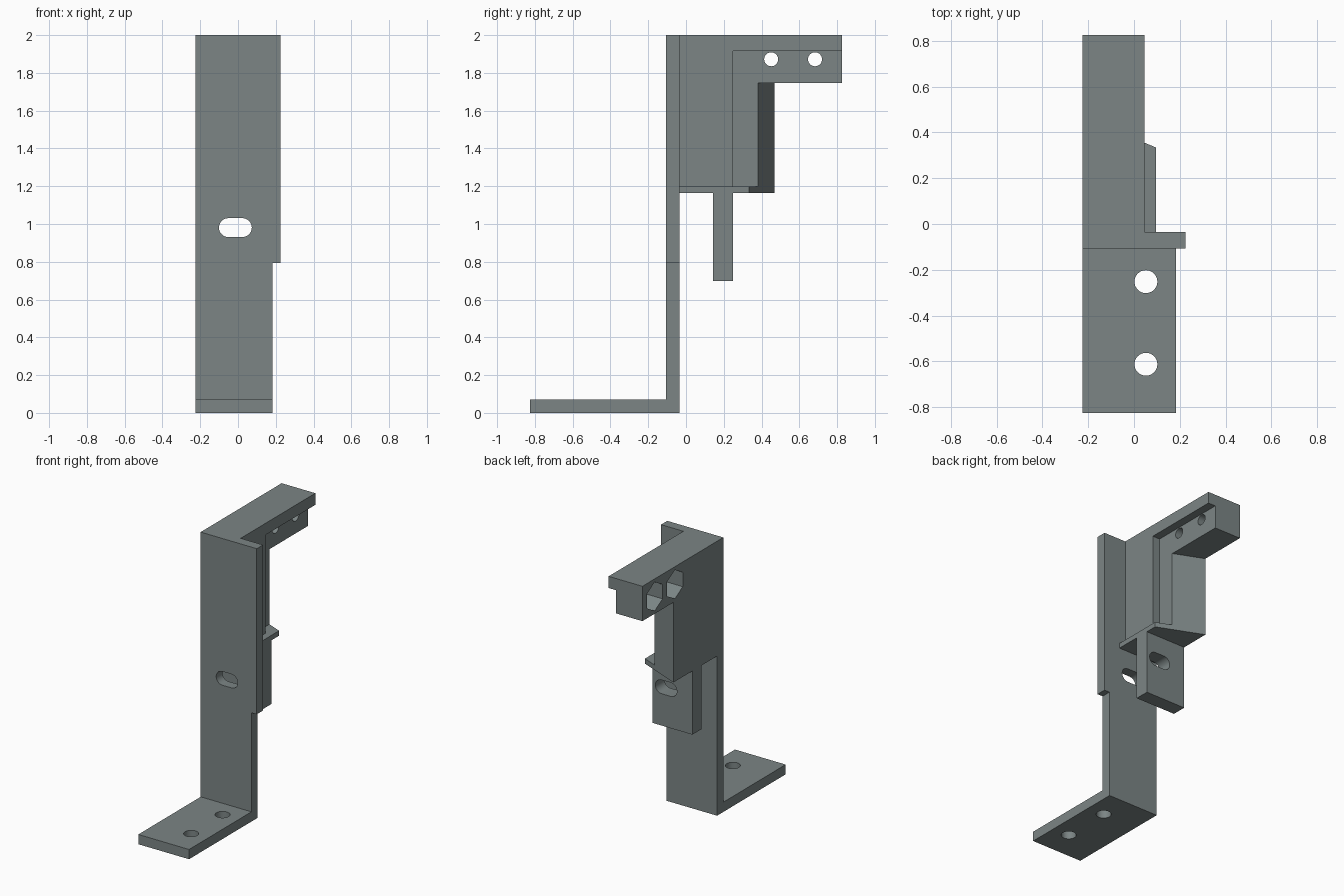
import bpy, bmesh, math

if "Cube" in bpy.data.objects:
    bpy.data.objects.remove(bpy.data.objects["Cube"])

grey = bpy.data.materials.new("grey_green")
grey.diffuse_color = (0.20, 0.235, 0.235, 1)
grey.use_nodes = True
grey.node_tree.nodes["Principled BSDF"].inputs["Base Color"].default_value = grey.diffuse_color


def prism(name, pts, axis, lo, hi):
    """Extrude a 2D outline along an axis: x takes (y,z), y takes (x,z), z takes (x,y)."""
    def place(p, d):
        return {'x': (d, p[0], p[1]), 'y': (p[0], d, p[1]), 'z': (p[0], p[1], d)}[axis]
    bm = bmesh.new()
    a = [bm.verts.new(place(p, lo)) for p in pts]
    b = [bm.verts.new(place(p, hi)) for p in pts]
    bm.faces.new(a)
    bm.faces.new(b[::-1])
    n = len(pts)
    for i in range(n):
        j = (i + 1) % n
        bm.faces.new((a[i], b[i], b[j], a[j]))
    bmesh.ops.recalc_face_normals(bm, faces=bm.faces)
    me = bpy.data.meshes.new(name)
    bm.to_mesh(me)
    bm.free()
    me.materials.append(grey)
    ob = bpy.data.objects.new(name, me)
    bpy.context.collection.objects.link(ob)
    return ob


def box(name, x0, x1, y0, y1, z0, z1):
    return prism(name, [(x0, y0), (x1, y0), (x1, y1), (x0, y1)], 'z', z0, z1)


def circle(u, v, r, n=40, start=0.0):
    return [(u + r * math.cos(start + math.tau * i / n),
             v + r * math.sin(start + math.tau * i / n)) for i in range(n)]


def combine(target, other, op):
    mod = target.modifiers.new(op.lower(), 'BOOLEAN')
    mod.operation, mod.solver, mod.object = op, 'EXACT', other
    bpy.context.view_layer.objects.active = target
    bpy.ops.object.modifier_apply(modifier=mod.name)
    bpy.data.objects.remove(other)


L, R = -0.226, 0.226        # outer left and right
F, B = -0.107, -0.035       # upright plate front and back
TOP, LOW = 2.0, 1.163       # arm top and bottom
FACE, STEP, LIP = 0.046, -0.013, 0.097   # right faces of arm, recess and ledge

# upright plate, narrower below
bracket = prism("bracket", [(L, 0), (0.183, 0), (0.183, 0.793), (R, 0.793),
                            (R, TOP), (L, TOP)], 'y', F, B)


def slanted_y(x):
    return 0.334 + (LIP - x) * (0.469 - 0.334) / (LIP - L)


def slanted_plan(x):
    return [(L, F), (x, F), (x, slanted_y(x)), (L, slanted_y(L))]


# foot, arm, recessed block with slanted back, ledge and hanging tab
for part in (
    box("foot", L, 0.183, -0.825, B, 0, 0.071),
    box("arm_root", L, FACE, F, 0.249, LOW, TOP),
    box("arm_top", L, FACE, F, 0.825, 1.915, TOP),
    box("arm_block", L, STEP, F, 0.825, 1.746, TOP),
    prism("slanted_block", slanted_plan(STEP), 'z', LOW, 1.85),
    prism("ledge", slanted_plan(LIP), 'z', LOW, 1.199),
    box("tab", L, LIP, 0.144, 0.249, 0.699, 1.18),
):
    combine(bracket, part, 'UNION')

# slot through plate and tab
r, cx, cz, half = 0.05, -0.014, 0.981, 0.037
slot = [(cx + s * half + r * math.cos(t), cz + r * math.sin(t))
        for s, t0 in ((1, -math.pi / 2), (-1, math.pi / 2))
        for t in (t0 + math.pi * i / 16 for i in range(17))]
combine(bracket, prism("slot_cutter", slot, 'y', -0.3, 0.4), 'DIFFERENCE')

# foot screw holes
for y in (-0.252, -0.613):
    combine(bracket, prism("foot_hole", circle(0.052, y, 0.05), 'z', -0.1, 0.2), 'DIFFERENCE')

# arm bolt holes with hexagonal nut pockets on the left
for y in (0.451, 0.683):
    combine(bracket, prism("bolt_hole", circle(y, 1.872, 0.037), 'x', -0.4, 0.2), 'DIFFERENCE')
    combine(bracket, prism("nut_pocket", circle(y, 1.872, 0.105, 6, math.pi / 6),
                           'x', -0.4, L + 0.14), 'DIFFERENCE')

bracket.select_set(True)
bpy.context.view_layer.objects.active = bracket
bpy.ops.object.shade_smooth_by_angle(angle=math.radians(20))
